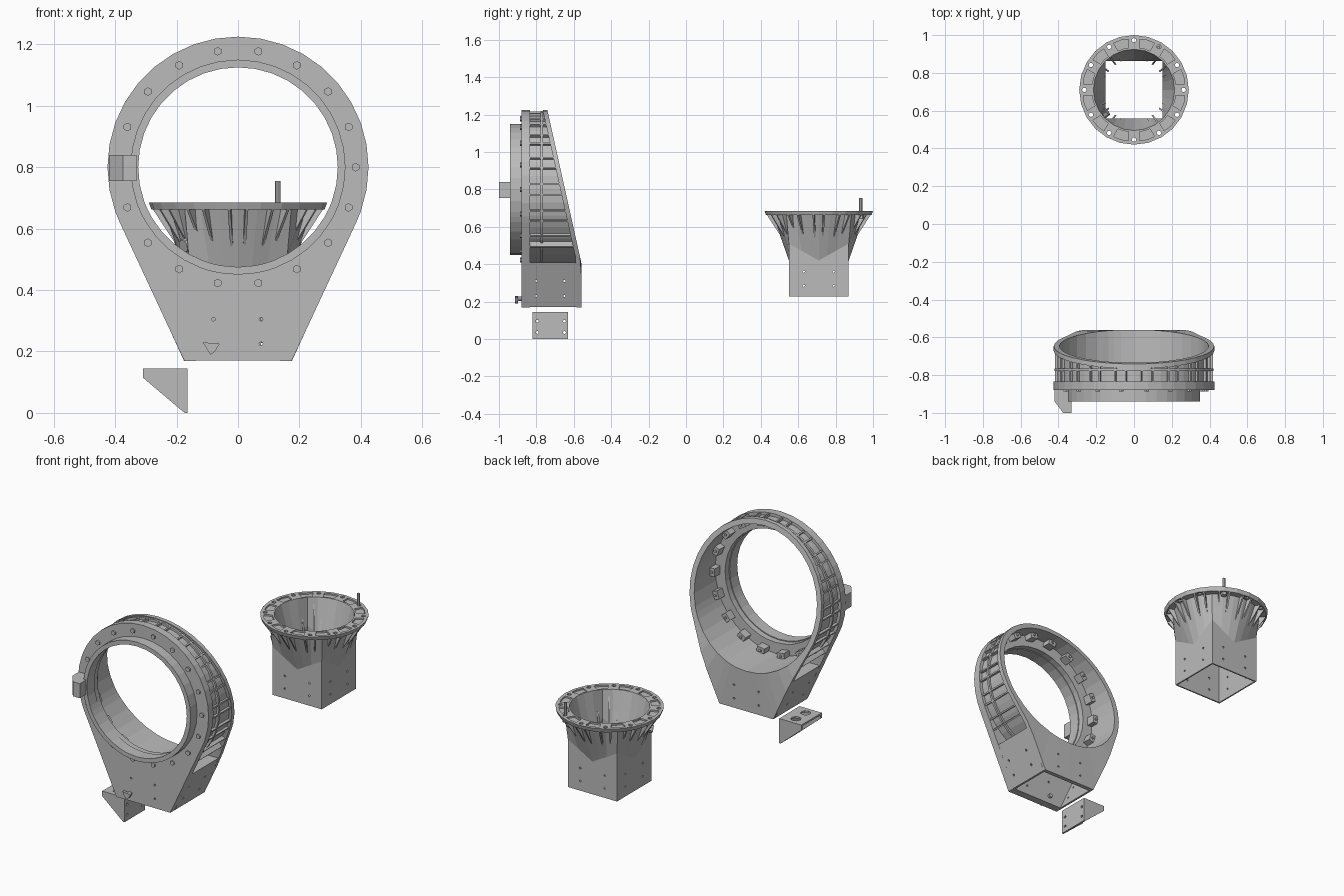
import bpy, bmesh
from math import sin, cos, tan, radians, pi
from mathutils import Vector, Matrix

cube = bpy.data.objects.get("Cube")
if cube:
    bpy.data.objects.remove(cube, do_unlink=True)

grey = bpy.data.materials.new("light_grey")
grey.use_nodes = True
grey.diffuse_color = (0.5, 0.5, 0.5, 1)
grey.node_tree.nodes["Principled BSDF"].inputs["Base Color"].default_value = (0.5, 0.5, 0.5, 1)

RING_Z = 0.80      # height of the ring axis
RING_R = 0.425
CUP_Y = 0.71       # centre of the funnel


# ---------- helpers ----------
def finish(name, bm):
    bmesh.ops.recalc_face_normals(bm, faces=bm.faces)
    mesh = bpy.data.meshes.new(name)
    bm.to_mesh(mesh)
    bm.free()
    mesh.materials.append(grey)
    ob = bpy.data.objects.new(name, mesh)
    bpy.context.collection.objects.link(ob)
    return ob


def loft(bm, loops):
    """Closed solid through a cycle of equal closed loops."""
    rows = [[bm.verts.new(p) for p in loop] for loop in loops]
    n = len(rows[0])
    for i, row in enumerate(rows):
        nxt = rows[(i + 1) % len(rows)]
        for j in range(n):
            k = (j + 1) % n
            bm.faces.new((row[j], row[k], nxt[k], nxt[j]))


def prism(bm, pts, offset):
    """Flat polygon thickened evenly along an offset."""
    half = Vector(offset) / 2
    a = [bm.verts.new(Vector(p) - half) for p in pts]
    b = [bm.verts.new(Vector(p) + half) for p in pts]
    bm.faces.new(a)
    bm.faces.new(b[::-1])
    for i in range(len(a)):
        j = (i + 1) % len(a)
        bm.faces.new((a[i], b[i], b[j], a[j]))


def cyl(bm, centre, axis, r, depth, sides=8):
    rot = Vector((0, 0, 1)).rotation_difference(Vector(axis)).to_matrix().to_4x4()
    bmesh.ops.create_cone(bm, cap_ends=True, segments=sides, radius1=r, radius2=r,
                          depth=depth, matrix=Matrix.Translation(centre) @ rot)


def drill(ob, centres, axis, r, depth):
    bm = bmesh.new()
    for c in centres:
        cyl(bm, c, axis, r, depth)
    cutter = finish("drill", bm)
    cutter.hide_render = True
    mod = ob.modifiers.new("holes", 'BOOLEAN')
    mod.operation, mod.object = 'DIFFERENCE', cutter
    bpy.context.view_layer.objects.active = ob
    bpy.ops.object.modifier_apply(modifier=mod.name)
    bpy.data.objects.remove(cutter, do_unlink=True)


def at(r, deg, y):
    a = radians(deg)
    return Vector((r * cos(a), y, RING_Z + r * sin(a)))


def around(deg):
    a = radians(deg)
    return Vector((-sin(a), 0, cos(a)))


def back(z):
    """Slanted rear plane of the housing, upright at the foot."""
    return min(-0.56, -0.74 + (1.22 - z) * 0.222)


def hull(deg):
    """Radius of the teardrop outline: circle, tangent sides, flat foot."""
    d = (deg + 90) % 360
    d = 360 - d if d > 180 else d          # angle away from straight down
    if d >= 65:
        return RING_R
    if d >= 15.5:
        return RING_R / cos(radians(65 - d))
    return 0.63 / cos(radians(d))


ANGLES = sorted(list(range(0, 360, 10)) + [205, 335, 254.5, 285.5])


def sleeve(bm, r_in, r_out, y0, y1):
    """Ring or plate around the axis; each argument may be a function."""
    def val(f, x):
        return f(x) if callable(f) else f

    def loop(r, y):
        out = []
        for a in ANGLES:
            p = at(val(r, a), a, 0)
            p.y = val(y, p.z)
            out.append(p)
        return out
    loft(bm, [loop(r_out, y0), loop(r_out, y1), loop(r_in, y1), loop(r_in, y0)])


# ---------- ring housing ----------
bm = bmesh.new()
sleeve(bm, 0.33, hull, -0.88, -0.835)
front_plate = finish("housing_front_plate", bm)
drill(front_plate, [(-0.08, -0.86, 0.305), (0.075, -0.86, 0.305), (0.075, -0.86, 0.225)],
      (0, 1, 0), 0.006, 0.2)

bm = bmesh.new()
sleeve(bm, 0.395, hull, lambda z: back(z) - 0.025, back)
rear_plate = finish("housing_rear_plate", bm)
drill(rear_plate, [(x, -0.57, z) for x in (-0.08, 0.08) for z in (0.225, 0.305)],
      (0, 1, 0), 0.006, 0.2)

bm = bmesh.new()
sleeve(bm, 0.395, 0.407, -0.84, lambda z: back(z) - 0.01)
finish("housing_shell", bm)

bm = bmesh.new()
sleeve(bm, 0.325, 0.35, -0.94, -0.87)
finish("front_neck", bm)

bm = bmesh.new()
sleeve(bm, 0.40, 0.42, -0.778, -0.765)
finish("middle_band", bm)

# Paired ribs across the outside and bolt lugs inside
bm = bmesh.new()
for bolt in range(-40, 221, 20):
    for a in (bolt - 4, bolt + 4):
        r = hull(a) - 0.006
        prism(bm, [at(0.40, a, -0.84), at(r, a, -0.84),
                   at(r, a, back(at(r, a, 0).z) - 0.01),
                   at(0.40, a, back(at(0.40, a, 0).z) - 0.01)], around(a) * 0.009)
finish("outer_ribs", bm)

lugs, bolts = bmesh.new(), bmesh.new()
for a in range(0, 360, 20):
    prism(lugs, [at(0.363, a, -0.84), at(0.40, a, -0.84),
                 at(0.40, a, -0.785), at(0.363, a, -0.785)], around(a) * 0.048)
    cyl(bolts, at(0.383, a, -0.882), (0, 1, 0), 0.014, 0.012, 6)
    cyl(bolts, at(0.381, a, -0.785), (0, 1, 0), 0.008, 0.012, 6)
finish("bolt_lugs", lugs)
finish("ring_bolts", bolts)

# Sloping side walls of the open foot, with a shelf above each
for side, label in ((1, "left"), (-1, "right")):
    bm = bmesh.new()
    prism(bm, [(side * 0.17, -0.84, 0.17), (side * 0.28, -0.84, 0.41),
               (side * 0.28, -0.575, 0.41), (side * 0.17, -0.575, 0.17)], (0.012, 0, 0))
    prism(bm, [(side * 0.10, -0.84, 0.405), (side * 0.28, -0.84, 0.405),
               (side * 0.28, -0.575, 0.405), (side * 0.10, -0.575, 0.405)], (0, 0, 0.01))
    wall = finish(label + "_foot_wall", bm)
    drill(wall, [(side * 0.21, y, z) for y in (-0.8, -0.65) for z in (0.23, 0.31)],
          (1, 0, 0), 0.006, 0.14)

# Clip block on the rim
bm = bmesh.new()
prism(bm, [(-0.42, -0.875, 0.797), (-0.42, -0.94, 0.797), (-0.375, -1, 0.797),
           (-0.33, -1, 0.797), (-0.33, -0.875, 0.797)], (0, 0, 0.085))
finish("clip_block", bm)

# Wing screw in the foot
bm = bmesh.new()
cyl(bm, (-0.085, -0.865, 0.215), (0, 1, 0), 0.012, 0.09)
prism(bm, [(-0.115, -0.905, 0.23), (-0.06, -0.905, 0.225),
           (-0.075, -0.905, 0.2), (-0.09, -0.905, 0.19)], (0, 0.016, 0))
finish("wing_screw", bm)


# ---------- funnel on a square tube ----------
STEPS = range(0, 360, 15)


def circle(r, z):
    return [(r * cos(radians(a)), CUP_Y + r * sin(radians(a)), z) for a in STEPS]


def square(h, z, rise=0):
    out = []
    for a in STEPS:
        c, s = cos(radians(a)), sin(radians(a))
        m = max(abs(c), abs(s))
        t = min(abs(c), abs(s)) / m
        out.append((h * c / m, CUP_Y + h * s / m, z + rise * t))
    return out


bm = bmesh.new()
loft(bm, [square(0.16, 0.228), square(0.16, 0.42, 0.09), circle(0.245, 0.662),
          circle(0.282, 0.662), circle(0.29, 0.685), circle(0.272, 0.685),
          circle(0.272, 0.676), circle(0.225, 0.676), circle(0.225, 0.685),
          circle(0.215, 0.685), square(0.152, 0.45, 0.07), square(0.152, 0.228)])
funnel = finish("funnel_and_square_tube", bm)


def cup(r, deg, z):
    a = radians(deg)
    return Vector((r * cos(a), CUP_Y + r * sin(a), z))


pads, fins, hole_spots = bmesh.new(), bmesh.new(), []
for a in range(0, 360, 30):
    tangent = cup(1, a + 90, 0) - Vector((0, CUP_Y, 0))
    prism(pads, [cup(0.22, a, 0.67), cup(0.28, a, 0.67),
                 cup(0.28, a, 0.685), cup(0.22, a, 0.685)], tangent * 0.06)
    hole_spots.append(cup(0.263, a, 0.67))
    for b in (a - 6, a + 6):
        prism(fins, [cup(0.165, b, 0.49), cup(0.28, b, 0.665), cup(0.22, b, 0.665)],
              tangent * 0.009)
pads = finish("flange_pads", pads)
finish("funnel_fins", fins)
for ob in (funnel, pads):
    drill(ob, hole_spots, (0, 0, 1), 0.012, 0.06)
drill(funnel, [(0, CUP_Y + u, z) for u in (-0.08, 0.08) for z in (0.285, 0.36)],
      (1, 0, 0), 0.006, 0.4)
drill(funnel, [(u, CUP_Y, z) for u in (-0.08, 0.08) for z in (0.285, 0.36)],
      (0, 1, 0), 0.006, 0.4)

# Upright peg and side knob
bm = bmesh.new()
cyl(bm, (0.13, 0.935, 0.70), (0, 0, 1), 0.009, 0.11)
cyl(bm, (0.13, 0.935, 0.655), (0, 0, 1), 0.016, 0.02, 6)
finish("flange_peg", bm)
bm = bmesh.new()
cyl(bm, (-0.16, 0.58, 0.55), (-0.75, -0.6, -0.3), 0.022, 0.05)
finish("funnel_knob", bm)

# ---------- loose corner bracket ----------
bm = bmesh.new()
prism(bm, [(-0.17, -0.82, 0), (-0.17, -0.63, 0),
           (-0.17, -0.63, 0.145), (-0.17, -0.82, 0.145)], (0.01, 0, 0))
plate = finish("bracket_upright", bm)
drill(plate, [(-0.17, y, z) for y in (-0.795, -0.65) for z in (0.035, 0.095)],
      (1, 0, 0), 0.008, 0.1)
bm = bmesh.new()
prism(bm, [(-0.31, -0.82, 0.14), (-0.165, -0.82, 0.14),
           (-0.165, -0.63, 0.14), (-0.31, -0.63, 0.14)], (0, 0, 0.01))
top = finish("bracket_top", bm)
drill(top, [(-0.24, y, 0.14) for y in (-0.77, -0.68)], (0, 0, 1), 0.028, 0.05)
for y, label in ((-0.815, "front"), (-0.635, "rear")):
    bm = bmesh.new()
    prism(bm, [(-0.31, y, 0.145), (-0.31, y, 0.115), (-0.18, y, 0.005),
               (-0.165, y, 0), (-0.165, y, 0.145)], (0, 0.01, 0))
    finish("bracket_" + label + "_gusset", bm)
